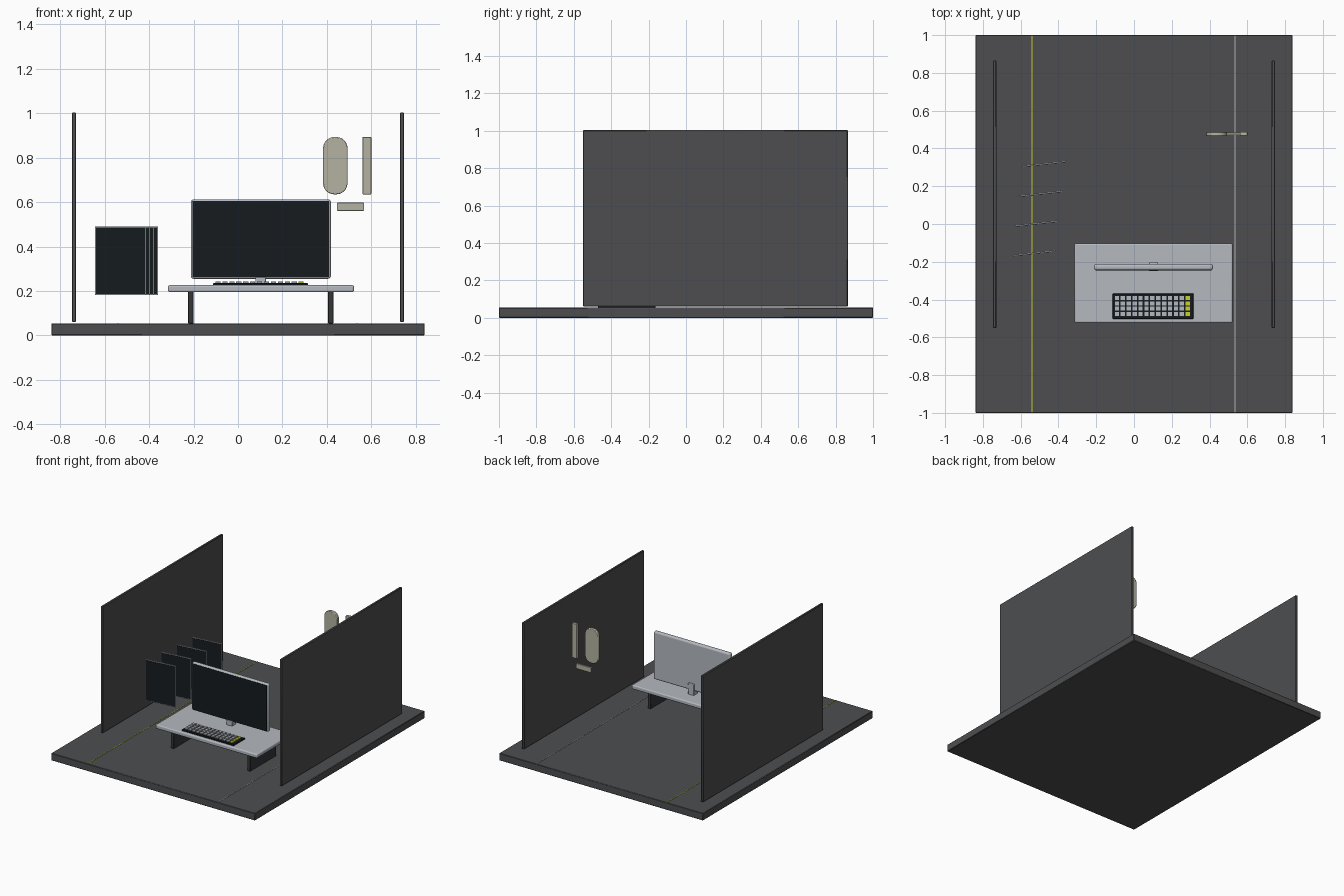
import bpy, bmesh, math
from mathutils import Matrix, Vector

if "Cube" in bpy.data.objects:
    bpy.data.objects.remove(bpy.data.objects["Cube"])


def material(name, r, g, b):
    m = bpy.data.materials.new(name)
    m.diffuse_color = (r, g, b, 1)
    m.use_nodes = True
    m.node_tree.nodes["Principled BSDF"].inputs["Base Color"].default_value = m.diffuse_color
    return m


DARK = material("dark_grey", 0.075, 0.076, 0.08)
LEG = material("leg_grey", 0.035, 0.037, 0.04)
BLACK = material("screen_black", 0.008, 0.011, 0.013)
LIGHT = material("light_grey", 0.46, 0.49, 0.53)
YELLOW = material("yellow", 0.6, 0.65, 0.02)
SIGN = material("sign_beige", 0.46, 0.45, 0.36)


def add_box(bm, lo, hi):
    lo, hi = Vector(lo), Vector(hi)
    mat = Matrix.Translation((lo + hi) / 2) @ Matrix.Diagonal((*(hi - lo), 1))
    bmesh.ops.create_cube(bm, size=1, matrix=mat)


def finish(bm, name, mat, bevel=0, segments=2):
    me = bpy.data.meshes.new(name)
    bm.to_mesh(me)
    bm.free()
    me.materials.append(mat)
    ob = bpy.data.objects.new(name, me)
    bpy.context.collection.objects.link(ob)
    if bevel:
        mod = ob.modifiers.new("bevel", 'BEVEL')
        mod.width, mod.segments = bevel, segments
        bpy.ops.object.select_all(action='DESELECT')
        ob.select_set(True)
        bpy.context.view_layer.objects.active = ob
        bpy.ops.object.shade_smooth_by_angle(angle=math.radians(35))
    return ob


def box(name, mat, lo, hi, bevel=0, segments=2):
    bm = bmesh.new()
    add_box(bm, lo, hi)
    return finish(bm, name, mat, bevel, segments)


def plate(name, mat, x0, x1, y0, y1, z0, z1, radius, bevel):
    """Upright plate whose outline has rounded corners, thick along y."""
    bm = bmesh.new()
    verts = []
    corners = [(x1, z1, 0), (x0, z1, 90), (x0, z0, 180), (x1, z0, 270)]
    for x, z, start in corners:
        cx = x - radius if x == x1 else x + radius
        cz = z - radius if z == z1 else z + radius
        for i in range(7):
            a = math.radians(start + 15 * i)
            verts.append(bm.verts.new((cx + radius * math.cos(a), y0, cz + radius * math.sin(a))))
    face = bm.faces.new(verts)
    ext = bmesh.ops.extrude_face_region(bm, geom=[face])
    top = [v for v in ext["geom"] if isinstance(v, bmesh.types.BMVert)]
    bmesh.ops.translate(bm, verts=top, vec=(0, y1 - y0, 0))
    bmesh.ops.recalc_face_normals(bm, faces=bm.faces)
    ob = finish(bm, name, mat, bevel, 2)
    ob.modifiers["bevel"].limit_method = 'ANGLE'
    ob.modifiers["bevel"].angle_limit = math.radians(50)
    return ob


# Floor slab, side walls, floor strips
box("floor", DARK, (-0.84, -1, 0), (0.84, 1, 0.054), 0.003, 1)
for side, name in ((-1, "left_wall"), (1, "right_wall")):
    c = 0.738 * side
    box(name, DARK, (c - 0.009, -0.55, 0.06), (c + 0.009, 0.865, 1.003), 0.003, 1)
box("left_floor_strip", YELLOW, (-0.542, -0.999, 0.05), (-0.538, 0.999, 0.056))
box("right_floor_strip", LIGHT, (0.533, -0.999, 0.05), (0.537, 0.999, 0.056))

# Desk
box("desk_top", LIGHT, (-0.315, -0.523, 0.195), (0.522, -0.104, 0.226), 0.008, 3)
for x, name in ((-0.212, "left_desk_leg"), (0.418, "right_desk_leg")):
    box(name, LEG, (x - 0.012, -0.47, 0.054), (x + 0.012, -0.163, 0.197), 0.002, 1)

# Monitor
box("monitor_body", LIGHT, (-0.212, -0.245, 0.255), (0.418, -0.212, 0.612), 0.012, 4)
box("monitor_screen", BLACK, (-0.204, -0.247, 0.264), (0.41, -0.24, 0.604))
box("monitor_neck", LIGHT, (0.079, -0.222, 0.222), (0.127, -0.204, 0.31), 0.004)
box("monitor_foot", LIGHT, (0.079, -0.25, 0.224), (0.127, -0.208, 0.262), 0.004)

# Keyboard, last column of keys in yellow
box("keyboard_body", BLACK, (-0.113, -0.502, 0.222), (0.315, -0.367, 0.236), 0.003, 1)
keys, accents = bmesh.new(), bmesh.new()
for col in range(13):
    for row in range(4):
        x, y = -0.09 + col * 0.0312, -0.477 + row * 0.0285
        add_box(accents if col == 12 else keys,
                (x - 0.0115, y - 0.0105, 0.234), (x + 0.0115, y + 0.0105, 0.243))
finish(keys, "keys", LIGHT)
finish(accents, "accent_keys", YELLOW)

# Row of floating screens, each turned slightly
for i in range(4):
    x, y = -0.529 + i * 0.0178, -0.154 + i * 0.1575
    spin = Matrix.Translation((x, y, 0.336)) @ Matrix.Rotation(math.radians(6.5), 4, 'Z')
    frame = box(f"side_screen_frame_{i + 1}", LIGHT, (-0.116, -0.003, -0.154), (0.116, 0.003, 0.154))
    panel = box(f"side_screen_panel_{i + 1}", BLACK, (-0.111, -0.0045, -0.149), (0.111, 0.001, 0.149))
    frame.matrix_world = spin
    panel.matrix_world = spin

# Wall sign as blank plates
plate("large_sign_plate", SIGN, 0.383, 0.493, 0.466, 0.488, 0.635, 0.893, 0.05, 0.004)
plate("narrow_sign_plate", SIGN, 0.56, 0.6, 0.466, 0.488, 0.635, 0.893, 0.004, 0.003)
plate("small_sign_plate", SIGN, 0.445, 0.568, 0.47, 0.484, 0.56, 0.598, 0.006, 0.002)
